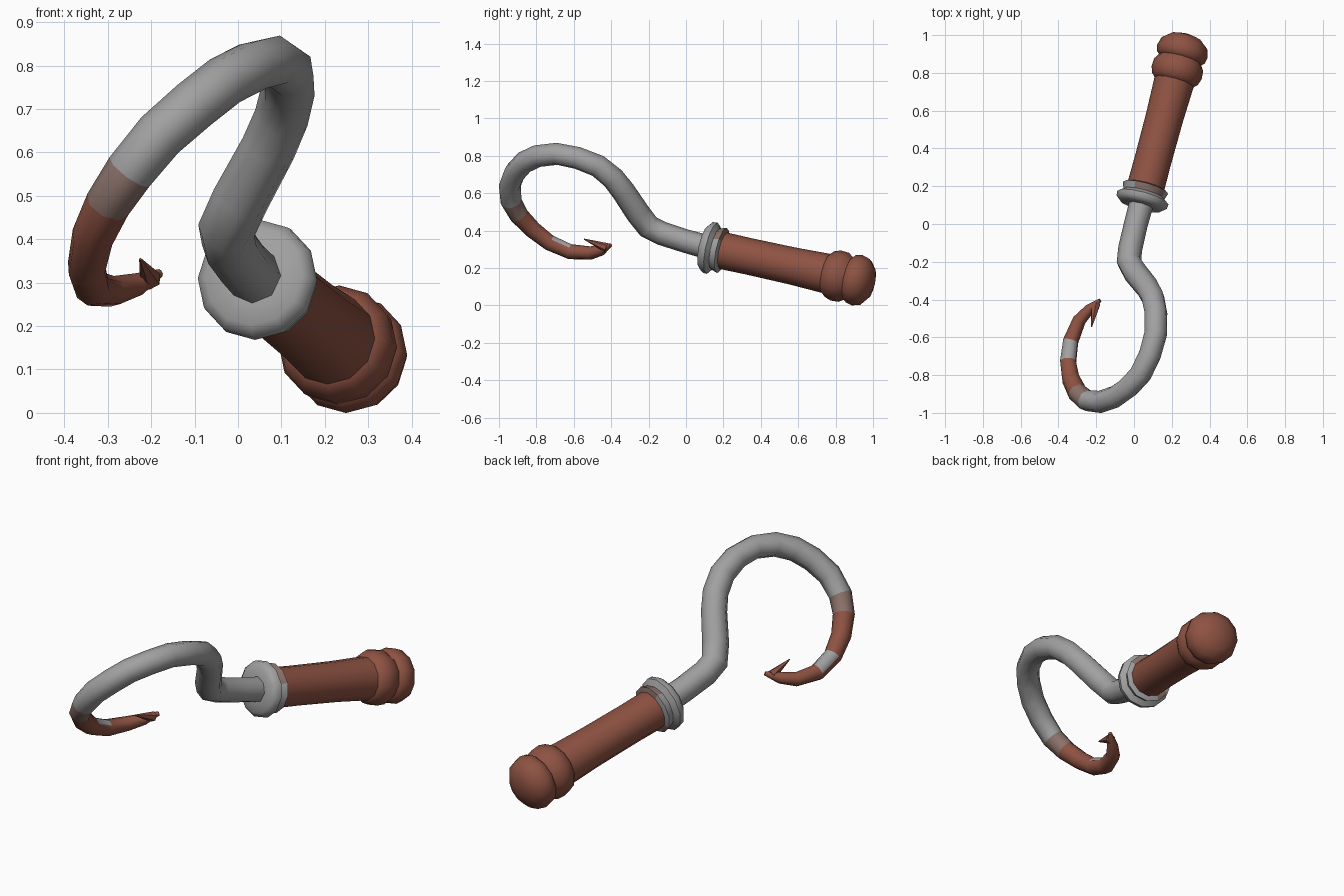
import bpy, bmesh, math
from mathutils import Vector, Matrix

cube = bpy.data.objects.get("Cube")
if cube:
    bpy.data.objects.remove(cube, do_unlink=True)


def material(name, rgb):
    m = bpy.data.materials.new(name)
    m.use_nodes = True
    m.diffuse_color = (*rgb, 1)
    m.node_tree.nodes["Principled BSDF"].inputs["Base Color"].default_value = (*rgb, 1)
    return m


STEEL = material("grey steel", (0.36, 0.355, 0.355))
RUST = material("red brown", (0.27, 0.085, 0.055))
STAIN = material("stained steel", (0.26, 0.17, 0.145))


def finish(name, bm, mats, angle=50):
    bmesh.ops.remove_doubles(bm, verts=bm.verts, dist=0.0005)
    bmesh.ops.recalc_face_normals(bm, faces=bm.faces)
    mesh = bpy.data.meshes.new(name)
    bm.to_mesh(mesh)
    bm.free()
    for m in mats:
        mesh.materials.append(m)
    ob = bpy.data.objects.new(name, mesh)
    bpy.context.collection.objects.link(ob)
    bpy.ops.object.select_all(action='DESELECT')
    ob.select_set(True)
    bpy.context.view_layer.objects.active = ob
    bpy.ops.object.shade_smooth_by_angle(angle=math.radians(angle))
    return ob


def sweep(bm, rings, sides, rule):
    """Loft circles given as (centre, radius, side axis, up axis)."""
    loops = []
    for c, r, u, v in rings:
        loops.append([bm.verts.new(c + r * (u * math.cos(a) + v * math.sin(a)))
                      for a in (math.tau * k / sides for k in range(sides))])
    for i, (a, b) in enumerate(zip(loops, loops[1:])):
        for k in range(sides):
            n = (k + 1) % sides
            f = bm.faces.new((a[k], a[n], b[n], b[k]))
            f.material_index = rule(i, k)
    for loop, i in ((loops[0], 0), (loops[-1], len(loops) - 2)):
        f = bm.faces.new(loop)
        f.material_index = rule(i, 0)


# Shared axis of grip, pommel and guard
ORIGIN = Vector((0.047, 0.14, 0.305))
AXIS = Vector((0.27, 1, -0.22)).normalized()
SIDE = AXIS.cross(Vector((0, 0, 1))).normalized()
UP = SIDE.cross(AXIS)


def lathe(name, profile, mats, rule=lambda i, k: 0, sides=12):
    bm = bmesh.new()
    sweep(bm, [(ORIGIN + AXIS * t, r, SIDE, UP) for r, t in profile], sides, rule)
    return finish(name, bm, mats)


lathe("grip", [(0.1, 0.02), (0.098, 0.2), (0.1, 0.45), (0.108, 0.68)], [RUST])
lathe("pommel_ring", [(0.1, 0.64), (0.125, 0.665), (0.137, 0.7), (0.134, 0.745),
                      (0.108, 0.785)], [RUST])
lathe("pommel_cap", [(0.105, 0.765), (0.13, 0.785), (0.138, 0.82), (0.125, 0.865),
                     (0.085, 0.898), (0.03, 0.913)], [RUST])
# Guard: front disc and a thinner rear lip with a few stained faces
lathe("guard", [(0.05, -0.045), (0.115, -0.045), (0.138, -0.025), (0.14, 0.0),
                (0.112, 0.02), (0.124, 0.055), (0.098, 0.065)], [STEEL, STAIN],
      lambda i, k: int(i >= 4 and k in (1, 2, 3, 7)))

# Hook: centre line with radius
PATH = [(0.045, 0.13, 0.307, 0.065), (0.01, 0, 0.343, 0.063),
        (-0.02, -0.13, 0.385, 0.064), (-0.027, -0.2, 0.42, 0.066),
        (0.005, -0.255, 0.49, 0.066), (0.07, -0.335, 0.61, 0.064),
        (0.1, -0.39, 0.68, 0.063), (0.116, -0.47, 0.745, 0.062),
        (0.115, -0.58, 0.788, 0.061), (0.085, -0.69, 0.81, 0.06),
        (0.035, -0.795, 0.798, 0.06), (-0.03, -0.865, 0.765, 0.06),
        (-0.1, -0.915, 0.71, 0.06), (-0.18, -0.942, 0.64, 0.059),
        (-0.25, -0.935, 0.555, 0.057), (-0.3, -0.892, 0.48, 0.053),
        (-0.335, -0.82, 0.405, 0.049), (-0.349, -0.73, 0.335, 0.045),
        (-0.335, -0.62, 0.287, 0.042), (-0.29, -0.51, 0.28, 0.036),
        (-0.235, -0.45, 0.295, 0.028), (-0.18, -0.403, 0.322, 0.01)]
points = [Vector(p[:3]) for p in PATH]
last = len(points) - 1
rings = []
u = SIDE
for i, p in enumerate(points):
    tangent = (points[min(i + 1, last)] - points[max(i - 1, 0)]).normalized()
    u = (u - tangent * u.dot(tangent)).normalized()
    rings.append((p, PATH[i][3], u, tangent.cross(u)))


def hook_colour(i, k):
    if i < 14:
        return 0
    if i == 14:
        return 2
    facing = sum(((rings[i][2] * math.cos(a) + rings[i][3] * math.sin(a)).z
                  for a in (math.tau * k / 8, math.tau * (k + 1) / 8)))
    return 0 if i == 17 and facing > 1.0 else 1


bm = bmesh.new()
sweep(bm, rings, 8, hook_colour)
finish("hook", bm, [STEEL, RUST, STAIN], 60)

# Barb behind the tip
base, tip = Vector((-0.202, -0.425, 0.308)), Vector((-0.225, -0.545, 0.354))
direction = tip - base
bm = bmesh.new()
bmesh.ops.create_cone(bm, cap_ends=True, segments=6, radius1=0.026, radius2=0.003,
                      depth=direction.length,
                      matrix=Matrix.Translation((base + tip) / 2)
                      @ direction.to_track_quat('Z', 'Y').to_matrix().to_4x4())
finish("barb", bm, [RUST])
